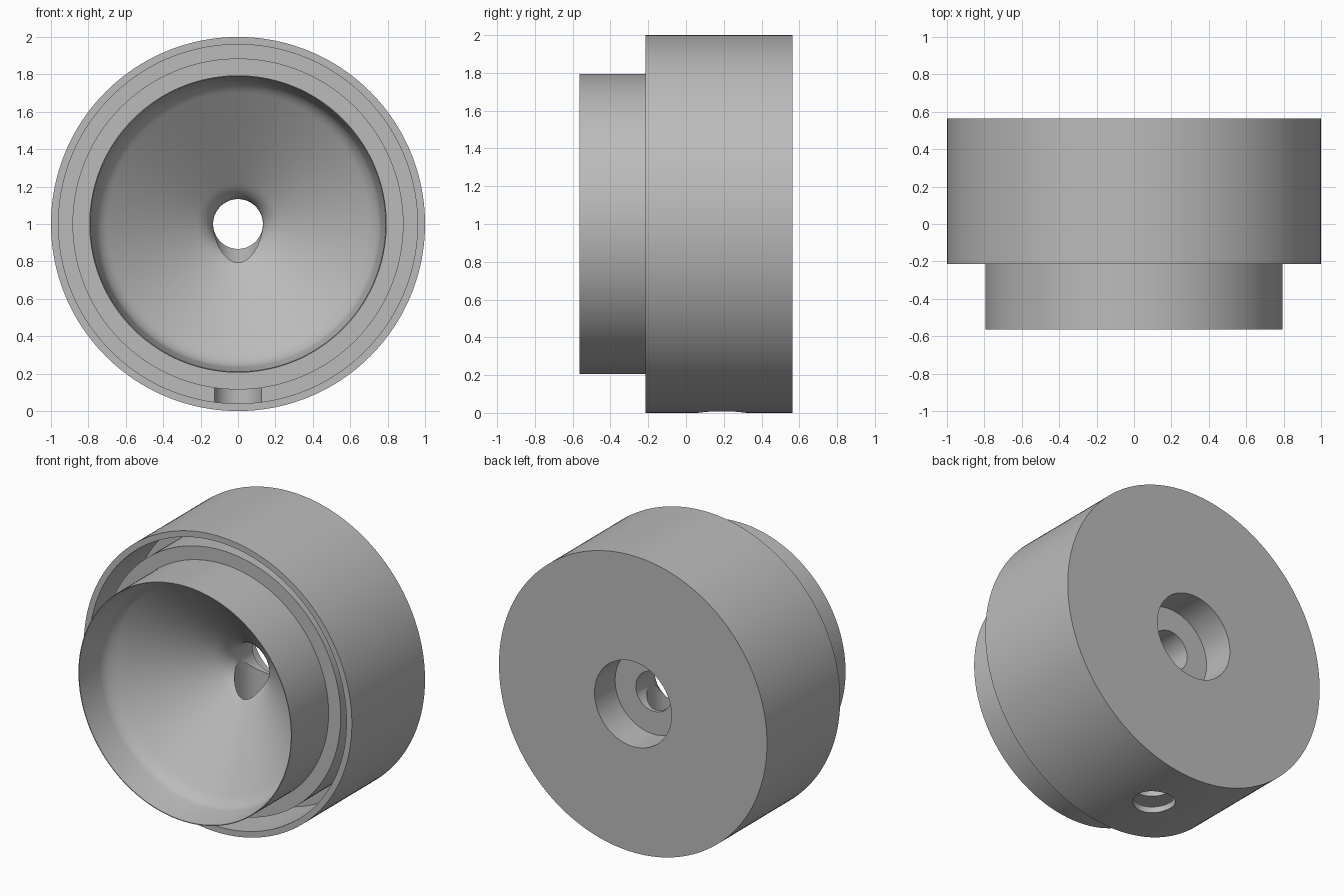
import bpy, bmesh, math
from mathutils import Vector, Matrix

old = bpy.data.objects.get("Cube")
if old:
    bpy.data.objects.remove(old, do_unlink=True)

SEGMENTS = 160
AXIS = Vector((0, 0, 1))

grey = bpy.data.materials.new("plain grey")
grey.use_nodes = True
grey.diffuse_color = (0.5, 0.5, 0.5, 1)
grey.node_tree.nodes["Principled BSDF"].inputs["Base Color"].default_value = (0.5, 0.5, 0.5, 1)


def fillet(a, corner, b, steps=8):
    """Rounded corner between two profile points."""
    a, corner, b = Vector(a), Vector(corner), Vector(b)
    return [tuple(a.lerp(corner, t).lerp(corner.lerp(b, t), t))
            for t in (i / steps for i in range(steps + 1))]


def lathe(name, profile):
    """Turn a closed (radius, y) profile around the horizontal axis."""
    bm = bmesh.new()
    verts = [bm.verts.new((r, y, AXIS.z)) for r, y in profile]
    edges = [bm.edges.new((v, verts[(i + 1) % len(verts)])) for i, v in enumerate(verts)]
    bmesh.ops.spin(bm, geom=verts + edges, cent=AXIS, axis=(0, 1, 0),
                   angle=math.tau, steps=SEGMENTS, use_duplicate=False)
    bmesh.ops.remove_doubles(bm, verts=bm.verts, dist=1e-5)
    bmesh.ops.recalc_face_normals(bm, faces=bm.faces)
    mesh = bpy.data.meshes.new(name)
    bm.to_mesh(mesh)
    bm.free()
    obj = bpy.data.objects.new(name, mesh)
    bpy.context.collection.objects.link(obj)
    mesh.materials.append(grey)
    return obj


# Turned body: outer wall, rim, deep groove, step, neck, funnel, bore, counterbore
profile = [(0.287, 0.565), (1.0, 0.565), (1.0, -0.215), (0.96, -0.215),
           (0.96, 0.22), (0.885, 0.22), (0.885, -0.17), (0.795, -0.17),
           (0.795, -0.565), (0.79, -0.565)]
profile += fillet((0.765, -0.38), (0.755, -0.33), (0.70, -0.29))
profile += fillet((0.22, 0.05), (0.133, 0.11), (0.133, 0.19))
profile += [(0.133, 0.345), (0.287, 0.345)]
body = lathe("turned_body", profile)

# Radial hole from the underside into the bore
bm = bmesh.new()
bmesh.ops.create_cone(bm, cap_ends=True, segments=64, radius1=0.13, radius2=0.13,
                      depth=1.1, matrix=Matrix.Translation((0, 0.19, 0.45)))
mesh = bpy.data.meshes.new("hole_cutter")
bm.to_mesh(mesh)
bm.free()
mesh.materials.append(grey)
cutter = bpy.data.objects.new("hole_cutter", mesh)
bpy.context.collection.objects.link(cutter)

cut = body.modifiers.new("radial_hole", 'BOOLEAN')
cut.operation = 'DIFFERENCE'
cut.solver = 'EXACT'
cut.object = cutter
bpy.context.view_layer.objects.active = body
body.select_set(True)
bpy.ops.object.modifier_apply(modifier=cut.name)
bpy.data.objects.remove(cutter, do_unlink=True)

bpy.ops.object.select_all(action='DESELECT')
body.select_set(True)
bpy.context.view_layer.objects.active = body
bpy.ops.object.shade_smooth_by_angle(angle=math.radians(25))
